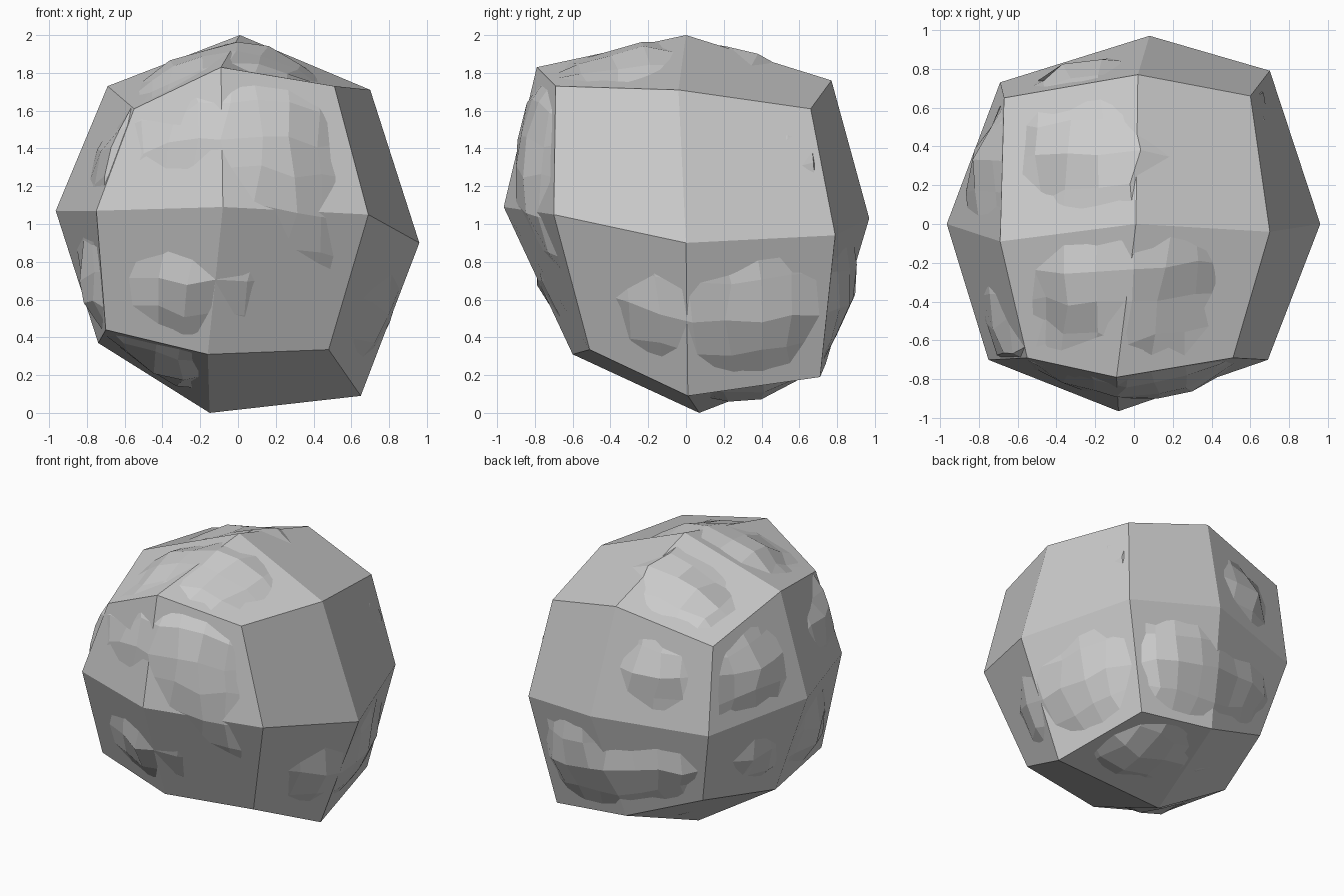
import bpy, random
from math import exp
from mathutils import Vector, noise
from mathutils.bvhtree import BVHTree

if "Cube" in bpy.data.objects:
    bpy.data.objects.remove(bpy.data.objects["Cube"])

random.seed(4)

# Faceted boulder cage: 3x3x3 shell, layers bottom to top, rows front to back, left to right
LAYERS = [
    [[(-.70, -.54, .44), (-.16, -.60, .31), (.48, -.51, .335)],
     [(-.74, .04, .37), (-.15, .07, .00), (.65, .01, .09)],
     [(-.56, .61, .46), (-.04, .74, .26), (.53, .71, .19)]],
    [[(-.75, -.70, 1.07), (-.08, -.965, 1.09), (.69, -.70, 1.05)],
     [(-.965, 0, 1.07), None, (.96, 0, .90)],
     [(-.69, .73, 1.00), (.08, .97, 1.03), (.70, .79, .94)]],
    [[(-.55, -.69, 1.61), (-.09, -.79, 1.83), (.51, -.69, 1.73)],
     [(-.69, -.09, 1.73), (.01, 0, 2.0), (.70, -.04, 1.71)],
     [(-.67, .65, 1.61), (.02, .77, 1.76), (.60, .66, 1.61)]],
]
verts, index = [], {}
for k in range(3):
    for j in range(3):
        for i in range(3):
            p = LAYERS[k][j][i]
            if p:
                index[i, j, k] = len(verts)
                verts.append(p)

# Four quads on each of the six sides
faces = []
for axis in range(3):
    for side in (0, 2):
        for a in (0, 1):
            for b in (0, 1):
                quad = []
                for da, db in ((0, 0), (1, 0), (1, 1), (0, 1)):
                    key = [0, 0, 0]
                    key[axis] = side
                    key[(axis + 1) % 3] = a + da
                    key[(axis + 2) % 3] = b + db
                    quad.append(index[tuple(key)])
                faces.append(quad if side else quad[::-1])


def make_object(name, mesh):
    obj = bpy.data.objects.new(name, mesh)
    bpy.context.collection.objects.link(obj)
    return obj


mesh = bpy.data.meshes.new("boulder_facets")
mesh.from_pydata(verts, [], faces)
mesh.update()
boulder = make_object("boulder_facets", mesh)

# Rounded lumps: smoothed copy of the cage that breaks through the flat faces
sub = boulder.modifiers.new("round", 'SUBSURF')
sub.levels = 2
deps = bpy.context.evaluated_depsgraph_get()
lumpy = bpy.data.meshes.new_from_object(boulder.evaluated_get(deps))
lumpy.name = "boulder_lumps"
boulder.modifiers.remove(sub)

# Where the lumps swell out
BUMPS = [
    (-.35, -.8, 1.4), (.25, -.8, 1.4), (.1, -.8, 1.68), (-.3, -.75, .6),   # front
    (.1, -.75, .6), (.45, -.75, .85), (.2, -.85, 1.1),
    (-.75, -.55, 1.35), (-.85, -.35, .65), (-.85, .3, .65), (-.85, .35, 1.35),  # left
    (.8, -.2, .5), (.8, .15, .45), (.75, .5, .5), (.7, .62, 1.4),         # right
    (-.35, .4, 1.85), (.1, .35, 1.9), (-.3, -.35, 1.85), (.15, -.25, 1.95),  # top
    (-.3, .85, 1.35), (-.4, .8, .65), (.0, .85, .6), (.35, .85, .6),      # back
    (-.4, -.25, .25), (.3, .4, .1), (-.3, .4, .2),                        # underside
]
centre = Vector((0, 0, 1))
dirs = [(Vector(b) - centre).normalized() for b in BUMPS]
tree = BVHTree.FromPolygons([Vector(v) for v in verts], faces)
for v in lumpy.vertices:
    arm = v.co - centre
    jitter = Vector([random.uniform(-.03, .03) for _ in range(3)])
    d = (arm.normalized() + jitter).normalized()
    hit = tree.ray_cast(centre, d)[3] or arm.length
    swell = sum(exp(-((d - b).length / .25) ** 2) for b in dirs)
    r = hit - .055 + .095 * min(swell, 1.1) + .03 * noise.noise(d * 5.5)
    # stay rounded near the cage's corners and edges
    r = min(r, hit + .045, arm.length * 1.135)
    v.co = centre + d * r
    v.co.z = max(.01, min(1.99, v.co.z))
for p in lumpy.polygons:
    p.use_smooth = False
lumpy.update()
make_object("boulder_lumps", lumpy)
